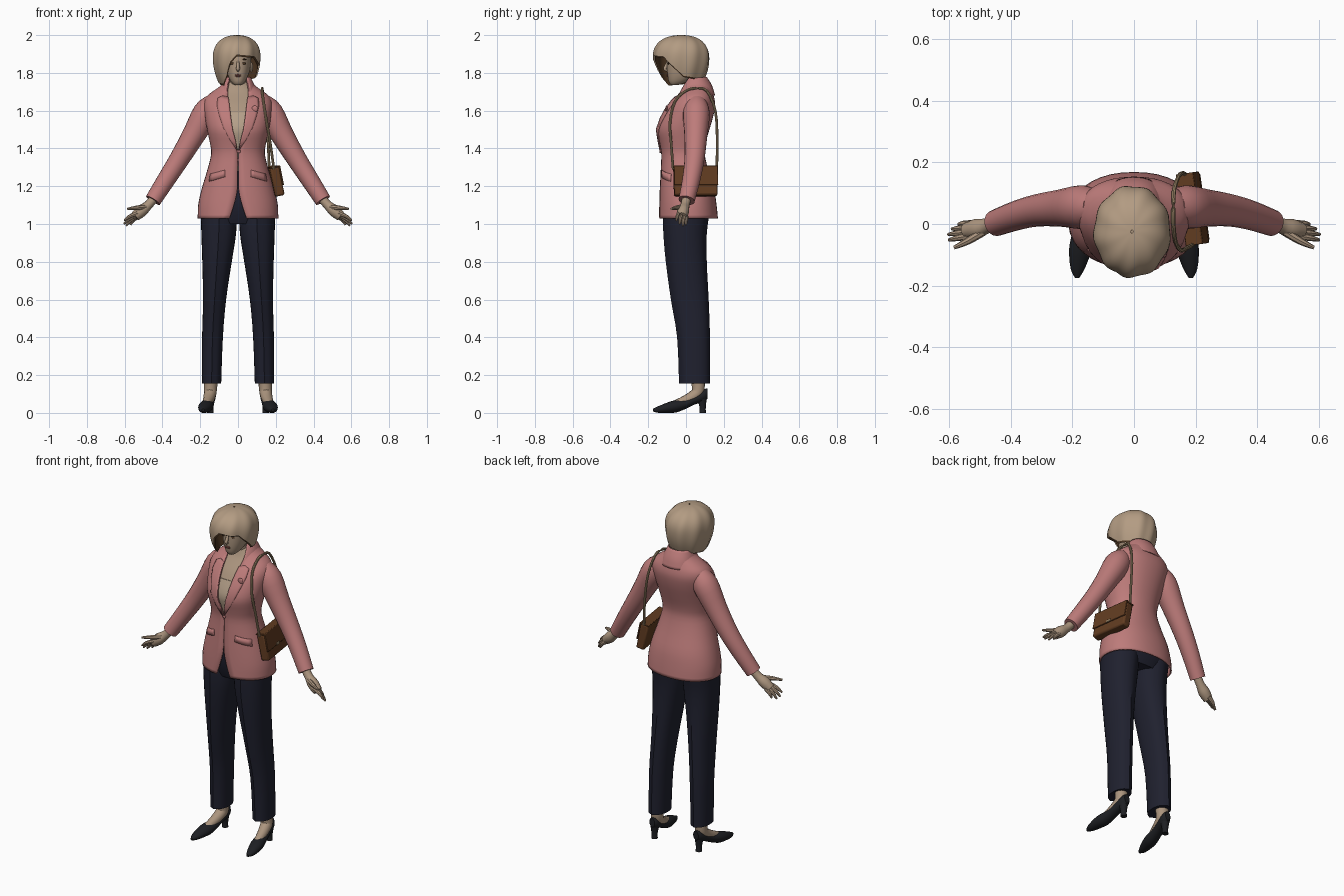
import bpy, bmesh, math
from mathutils import Vector, Matrix

if "Cube" in bpy.data.objects:
    bpy.data.objects.remove(bpy.data.objects["Cube"])

COLOURS = {
    "jacket_pink": (.51, .2, .195), "trouser_navy": (.014, .015, .028), "shoe_black": (.013, .014, .017),
    "skin": (.41, .30, .21), "hair_blonde": (.45, .33, .225), "hair_shadow": (.07, .035, .015),
    "bag_brown": (.12, .045, .015), "strap_tan": (.36, .26, .15), "top_cream": (.46, .35, .25),
    "lips": (.25, .09, .07)}
MATS = {}
for key, c in COLOURS.items():
    MATS[key] = bpy.data.materials.new(key)
    MATS[key].diffuse_color = (*c, 1)


def make(name, bm, mat, thick=0):
    bmesh.ops.recalc_face_normals(bm, faces=bm.faces)
    me = bpy.data.meshes.new(name)
    bm.to_mesh(me)
    bm.free()
    ob = bpy.data.objects.new(name, me)
    bpy.context.collection.objects.link(ob)
    me.materials.append(MATS[mat])
    if thick:
        m = ob.modifiers.new("thickness", 'SOLIDIFY')
        m.thickness, m.offset = thick, 0
    return ob


def loft(name, rows, mat, closed=True, caps=True, thick=0):
    bm = bmesh.new()
    vs = [[bm.verts.new(p) for p in r] for r in rows]
    n = len(rows[0])
    for a, b in zip(vs, vs[1:]):
        for i in range(n if closed else n - 1):
            j = (i + 1) % n
            bm.faces.new((a[i], a[j], b[j], b[i]))
    if closed and caps:
        bm.faces.new(vs[0])
        bm.faces.new(vs[-1])
    return make(name, bm, mat, thick)


def smooth(keys, k=3):
    """Catmull-Rom resampling of a list of number tuples"""
    out = []
    for i in range(len(keys) - 1):
        p0, p1, p2, p3 = (keys[min(max(i + d, 0), len(keys) - 1)] for d in (-1, 0, 1, 2))
        for s in range(k):
            t = s / k
            out.append(tuple(b + .5 * t * (c - a + t * (2*a - 5*b + 4*c - d + t * (3*(b - c) + d - a)))
                             for a, b, c, d in zip(p0, p1, p2, p3)))
    return out + [tuple(keys[-1])]


def at(keys, z):
    for a, b in zip(keys, keys[1:]):
        if a[0] <= z <= b[0]:
            t = (z - a[0]) / (b[0] - a[0])
            return [p + (q - p) * t for p, q in zip(a, b)]
    return keys[-1] if z > keys[-1][0] else keys[0]


P = 2.2  # roundness of the horizontal sections


def ring(z, rx, yf, yb, w=0, cx=0, n=36):
    a0 = math.asin(min(1, (max(w, .001) / rx) ** (P / 2))) if w else 0
    pts = []
    for i in range(n + 1 if w else n):
        t = a0 + (2 * math.pi - 2 * a0) * i / n
        s, c = math.sin(t), math.cos(t)
        x = rx * math.copysign(abs(s) ** (2 / P), s)
        y = (yf + yb) / 2 - (yb - yf) / 2 * math.copysign(abs(c) ** (2 / P), c)
        pts.append((cx + x, y, z))
    return pts


def front(keys, x, z):
    """front y of a ringed body at x, z"""
    _, rx, yf, yb = at(keys, z)[:4]
    return (yf + yb) / 2 - (yb - yf) / 2 * max(0, 1 - abs(x / rx) ** P) ** (1 / P)


def tube(name, path, mat, n=14, k=3):
    path = smooth(path, k)
    pts = [Vector(p[:3]) for p in path]
    rows = []
    for i, p in enumerate(pts):
        d = (pts[min(i + 1, len(pts) - 1)] - pts[max(i - 1, 0)]).normalized()
        u = d.cross(Vector((.03, 1, .02))).normalized()
        v = d.cross(u)
        rows.append([p + path[i][3] * (u * math.cos(a) + v * math.sin(a))
                     for a in (2 * math.pi * j / n for j in range(n))])
    return loft(name, rows, mat)


def ball(name, loc, size, mat):
    bm = bmesh.new()
    bmesh.ops.create_uvsphere(bm, u_segments=12, v_segments=8, radius=1,
                              matrix=Matrix.Translation(loc) @ Matrix.Diagonal((*size, 1)))
    return make(name, bm, mat)


def patch(name, keys, rows, mat, off=.008, m=5):
    """thin plate following a body front; rows are (z0, x0, z1, x1)"""
    grid = []
    for z0, x0, z1, x1 in rows:
        q = [(x0 + (x1 - x0) * i / m, z0 + (z1 - z0) * i / m) for i in range(m + 1)]
        grid.append([(x, front(keys, x, z) - off, z) for x, z in q])
    return loft(name, grid, mat, closed=False, thick=.007)


# jacket body, open along the front: z, half width, front y, back y, opening
JACKET = smooth([
    (1.03, .21, -.14, .165, .045), (1.10, .207, -.138, .158, .022), (1.18, .19, -.135, .145, .004),
    (1.28, .16, -.13, .115, .002), (1.37, .138, -.127, .095, .002), (1.43, .145, -.137, .10, .012),
    (1.50, .16, -.15, .12, .03), (1.57, .172, -.125, .14, .04), (1.63, .178, -.09, .15, .047),
    (1.67, .165, -.055, .145, .052), (1.70, .13, -.03, .135, .054), (1.73, .088, -.015, .125, .052),
    (1.765, .062, 0, .105, .045)])
loft("jacket_body", [ring(z, rx, f, b, max(w, .001)) for z, rx, f, b, w in JACKET],
     "jacket_pink", closed=False, thick=.008)
COLLAR = [(1.68, .105, -.05, .15, .056), (1.73, .085, -.028, .135, .056), (1.775, .064, .005, .108, .046)]
loft("collar", [ring(*r) for r in smooth(COLLAR)], "jacket_pink", closed=False, thick=.008)

# chest, camisole and trouser seat inside the jacket
inner = [(z, rx - .012, f + .013, b - .013) for z, rx, f, b, w in JACKET]
loft("chest", [ring(*r) for r in inner if r[0] > 1.57], "skin")
loft("camisole", [ring(z, rx + .002, f - .003, b) for z, rx, f, b in inner if 1.25 < z < 1.6], "top_cream")
loft("trouser_seat", [ring(1.0, .165, -.095, .10), ring(1.06, .19, -.118, .13)]
     + [ring(*r) for r in inner if 1.1 < r[0] < 1.3], "trouser_navy")

# lapels, pocket flaps and buttons
for s, side in ((1, "left"), (-1, "right")):
    rows = []
    for z, wd in ((1.39, .004), (1.44, .03), (1.5, .05), (1.56, .062), (1.61, .068), (1.65, .06), (1.67, .03)):
        w = max(at(JACKET, z)[4], .002) - .002
        rows.append((z, s * w, z + wd * .25, s * (w + wd)))
    patch("lapel_" + side, JACKET, rows, "jacket_pink")
    patch("pocket_flap_" + side, JACKET,
          [(1.285, s * .07, 1.265, s * .145), (1.25, s * .068, 1.225, s * .152)], "jacket_pink", off=.006)
ball("front_button", (.004, -.136, 1.385), (.01, .005, .01), "jacket_pink")
ball("lapel_pin", (.09, front(JACKET, .09, 1.61) - .014, 1.61), (.017, .006, .017), "jacket_pink")

# neck and head
tube("neck", [(0, .055, 1.66, .055), (0, .045, 1.74, .047), (0, .02, 1.83, .047)], "skin", n=20)
HEAD = smooth([(1.735, .018, -.078, -.045), (1.75, .035, -.09, 0), (1.78, .052, -.097, .05),
               (1.82, .064, -.10, .08), (1.87, .07, -.10, .095), (1.92, .07, -.095, .095),
               (1.965, .05, -.07, .07)])
loft("head", [ring(*r) for r in HEAD], "skin")
tube("nose", [(0, -.094, 1.865, .006), (0, -.106, 1.835, .009), (0, -.111, 1.82, .010), (0, -.10, 1.812, .006)],
     "skin", n=10)
ball("upper_lip", (0, -.099, 1.789, ), (.018, .005, .004), "lips")
ball("lower_lip", (0, -.098, 1.782), (.015, .005, .004), "lips")
for s in (1, -1):
    y = front(HEAD, .03, 1.85)
    ball("eye", (s * .03, y, 1.85), (.013, .004, .006), "hair_shadow")
    ball("eyebrow", (s * .032, y, 1.872), (.017, .004, .003), "hair_shadow")
    ball("ear", (s * .07, .0, 1.83), (.01, .018, .028), "skin")

# bob hair with a swept fringe: angle from the front, height of the lower edge
EDGE = [(-180, 1.77), (-90, 1.745), (-50, 1.74), (-32, 1.78), (-15, 1.86), (0, 1.895), (50, 1.885),
        (70, 1.84), (95, 1.785), (140, 1.77), (180, 1.77)]


def hair_shell(name, mat, k):
    n, m, rows = 72, 18, []
    for j in range(m + 1):
        s = max(j / m, .01)
        row = []
        for i in range(n):
            deg = -180 + 360 * i / n
            th = math.radians(deg)
            z = 2.0 - (2.0 - at(EDGE, deg)[1]) * s * s
            u = (z - 1.88) / .12
            r = max(0, 1 - u ** 2.3) ** (1 / 2.3) if u > 0 else 1 - .2 * u * u
            r *= k * (.985 + .022 * math.sin(9 * th + 3 * s))
            row.append((-.006 + .127 * r * math.sin(th), -.025 - .151 * r * math.cos(th), z - (1 - k) * .1))
        rows.append(row)
    bm_ob = loft(name, rows, mat, caps=False)
    return bm_ob


hair_shell("hair", "hair_blonde", 1)
hair_shell("hair_underside", "hair_shadow", .93)

for s, side in ((1, "left"), (-1, "right")):
    # sleeve, hand and fingers
    tube("sleeve_" + side, [(s * x, y, z, r) for x, y, z, r in (
        (.125, .055, 1.645, .052), (.168, .055, 1.588, .071), (.235, .052, 1.47, .061),
        (.31, .045, 1.345, .053), (.38, .028, 1.235, .048), (.45, .003, 1.125, .043))], "jacket_pink", n=20)
    tube("palm_" + side, [(s * x, y, z, r) for x, y, z, r in (
        (.44, .005, 1.14, .024), (.475, -.005, 1.10, .024), (.51, -.015, 1.07, .032), (.545, -.022, 1.04, .026))],
        "skin")
    for i, tip in enumerate(((.602, -.052, 1.018), (.604, -.034, 1.0), (.592, -.016, .99), (.57, 0, .995))):
        base = Vector((.53, -.038 + .013 * i, 1.058 - .006 * i))
        mid = base.lerp(Vector(tip), .55) + Vector((.004, 0, .004))
        tube("finger_" + side, [(s * p[0], p[1], p[2], r) for p, r in
                                ((base, .012), (mid, .010), (tip, .005))], "skin", n=8)
    tube("thumb_" + side, [(s * .49, -.025, 1.09, .014), (s * .54, -.055, 1.085, .012),
                           (s * .585, -.077, 1.08, .006)], "skin", n=8)

    # trouser leg with pressed creases
    rows = []
    for z, cx, rx, f, b in smooth([
            (.155, .14, .051, -.03, .123), (.4, .135, .055, -.04, .122), (.6, .124, .061, -.073, .115),
            (.8, .111, .078, -.10, .105), (.95, .102, .092, -.113, .105), (1.06, .102, .095, -.115, .12)]):
        r = ring(z, rx, f, b, 0, s * cx, 28)
        r[0] = (r[0][0], r[0][1] - .007, z)
        r[14] = (r[14][0], r[14][1] + .005, z)
        rows.append(r)
    loft("trouser_leg_" + side, rows, "trouser_navy")

    # ankle, foot and heeled shoe
    tube("foot_" + side, [(s * x, y, z, r) for x, y, z, r in (
        (.143, .06, .2, .038), (.146, .065, .12, .034), (.15, .045, .092, .032),
        (.158, .0, .066, .028), (.168, -.06, .043, .022))], "skin")
    rows = []
    for y, cx, w, zb, zt in smooth([
            (-.175, .185, .007, .008, .022), (-.145, .183, .023, 0, .036), (-.09, .175, .036, 0, .058),
            (-.05, .168, .038, .003, .068), (0, .16, .033, .022, .074), (.05, .152, .031, .046, .095),
            (.095, .146, .029, .06, .125), (.114, .145, .017, .075, .128)]):
        rows.append([(s * (cx + w * math.cos(a)), y, (zb + zt) / 2 + (zt - zb) / 2 * math.sin(a))
                     for a in (2 * math.pi * i / 16 for i in range(16))])
    loft("shoe_" + side, rows, "shoe_black")
    tube("heel_" + side, [(s * .147, .088, 0, .018), (s * .147, .088, .03, .017), (s * .147, .085, .085, .027)],
         "shoe_black")

# shoulder bag
TURN = Matrix.Translation((.193, .05, 1.225)) @ Matrix.Rotation(.14, 4, 'Z') @ Matrix.Rotation(-.2, 4, 'Y')


def bag_box(name, loc, size, mat, bevel):
    bm = bmesh.new()
    bmesh.ops.create_cube(bm, size=1, matrix=TURN @ Matrix.Translation(loc) @ Matrix.Diagonal((*size, 1)))
    ob = make(name, bm, mat)
    b = ob.modifiers.new("bevel", 'BEVEL')
    b.width, b.segments = bevel, 2


bag_box("bag_body", (0, 0, 0), (.05, .23, .155), "bag_brown", .01)
bag_box("bag_flap", (.027, 0, .028), (.008, .235, .105), "bag_brown", .003)
bag_box("bag_lid", (.002, 0, .078), (.056, .235, .008), "bag_brown", .003)
bag_box("bag_clasp", (.032, 0, -.018), (.006, .03, .014), "strap_tan", .002)
tube("bag_strap", [(*p, .007) for p in (
    (.19, -.068, 1.29), (.172, -.078, 1.42), (.152, -.085, 1.54), (.135, -.058, 1.65), (.128, .0, 1.705),
    (.128, .05, 1.718), (.13, .11, 1.705), (.145, .155, 1.6), (.158, .165, 1.45), (.165, .163, 1.3))],
    "strap_tan", n=8)

bpy.ops.object.select_all(action='SELECT')
bpy.context.view_layer.objects.active = bpy.data.objects["head"]
bpy.ops.object.shade_smooth_by_angle(angle=math.radians(40))

for m in bpy.data.materials:
    if m.users and not m.is_grease_pencil:
        m.use_nodes = True
        m.node_tree.nodes["Principled BSDF"].inputs["Base Color"].default_value = m.diffuse_color
